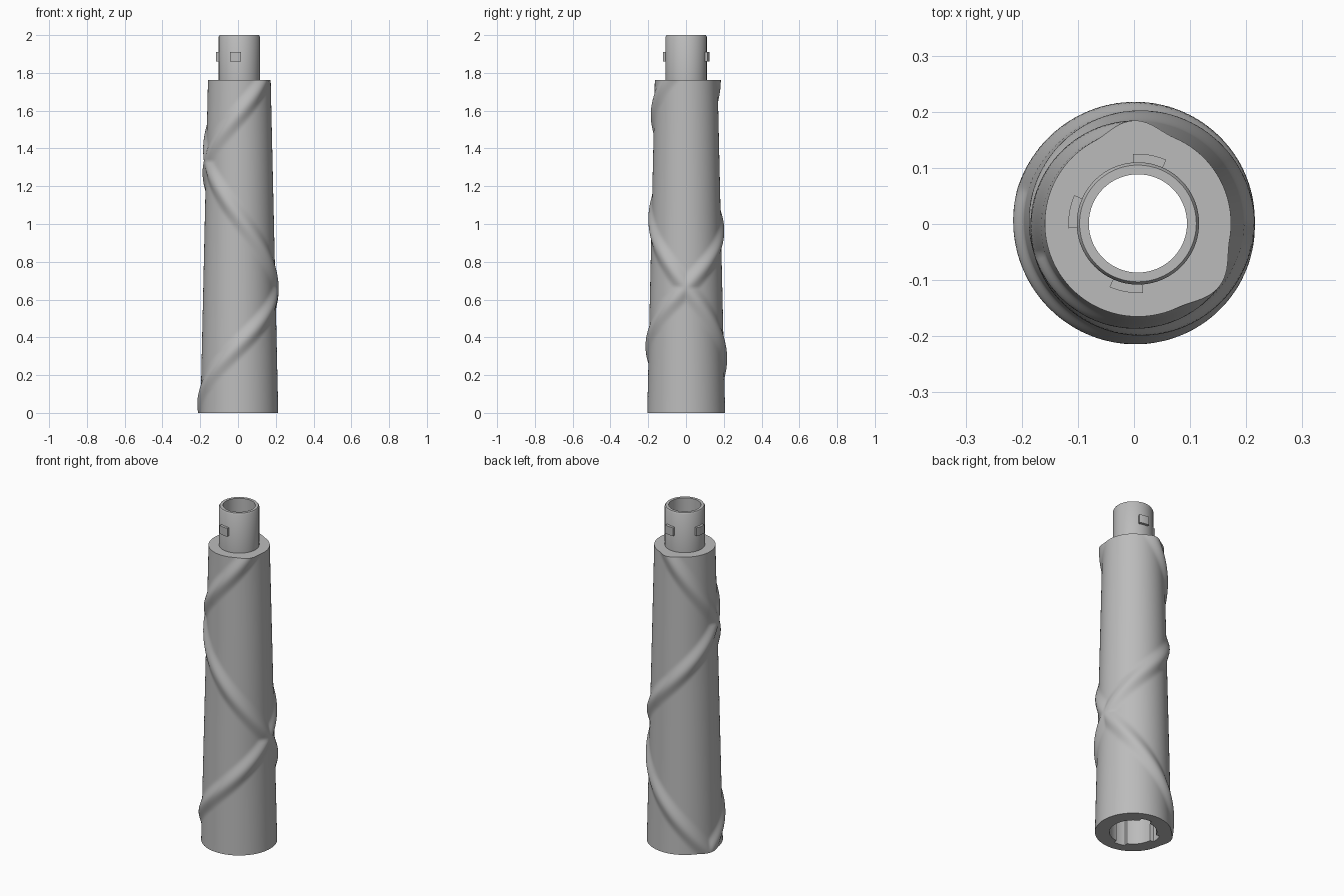
import bpy, math
from math import sin, cos, pi, radians

cube = bpy.data.objects.get("Cube")
if cube:
    bpy.data.objects.remove(cube, do_unlink=True)

CX, CY = 0.007, 0.001          # axis of the pole
SIDES = 144
BODY_TOP, LEVELS = 1.763, 160
SPIGOT_R, BORE_R = 0.109, 0.0875
SOCKET_R, SLOT_R, SOCKET_H = 0.128, 0.15, 0.2
LUG_ANGLES = (80, 170, 260)
RIDGE_H, RIDGE_W = 0.0175, 0.06
RIDGES = (0.195, -0.235)       # signed climb per radian of the two spirals
CROSS_Z = 0.665                # height where they meet on the +x side

grey = bpy.data.materials.new("plain grey")
grey.use_nodes = True
grey.diffuse_color = (0.5, 0.5, 0.5, 1)
bsdf = grey.node_tree.nodes["Principled BSDF"]
bsdf.inputs["Base Color"].default_value = (0.5, 0.5, 0.5, 1)
bsdf.inputs["Roughness"].default_value = 0.6


def make_object(name, verts, faces):
    mesh = bpy.data.meshes.new(name)
    mesh.from_pydata(verts, [], faces)
    mesh.materials.append(grey)
    obj = bpy.data.objects.new(name, mesh)
    bpy.context.collection.objects.link(obj)
    bpy.ops.object.select_all(action='DESELECT')
    obj.select_set(True)
    bpy.context.view_layer.objects.active = obj
    bpy.ops.object.shade_smooth_by_angle(angle=radians(35))
    return obj


def point(r, a, z):
    return (CX + r * cos(a), CY + r * sin(a), z)


def body_radius(a, z):
    """Tapered wall with two crossing spiral ridges."""
    r = 0.206 - 0.0227 * z
    bump = 0
    for climb in RIDGES:
        turn = (a - (z - CROSS_Z) / climb + pi) % (2 * pi) - pi
        dist = abs(turn) * r * abs(climb) / math.hypot(climb, r)
        if dist < RIDGE_W:
            bump = max(bump, cos(dist / RIDGE_W * pi / 2) ** 2)
    return r + RIDGE_H * bump


def socket_radius(a, z):
    """Bottom socket with a slot for each lug."""
    in_slot = any(abs(math.degrees(a) - c) < 15 for c in LUG_ANGLES)
    return SLOT_R if in_slot else SOCKET_R


def constant(r):
    return lambda a, z: r


# Pole: one closed skin, up the outside and back down the bore
rings = [(body_radius, BODY_TOP * i / LEVELS) for i in range(LEVELS + 1)]
rings += [(constant(SPIGOT_R), BODY_TOP), (constant(SPIGOT_R), 1.992),
          (constant(0.104), 2.0), (constant(BORE_R), 2.0),
          (constant(BORE_R), SOCKET_H),
          (socket_radius, SOCKET_H), (socket_radius, 0)]
verts, faces = [], []
for radius, z in rings:
    for i in range(SIDES):
        a = 2 * pi * i / SIDES
        verts.append(point(radius(a, z), a, z))
n = len(rings)
for j in range(n):
    k = (j + 1) % n
    for i in range(SIDES):
        m = (i + 1) % SIDES
        faces.append((j * SIDES + i, j * SIDES + m, k * SIDES + m, k * SIDES + i))
make_object("spiral_pole", verts, faces)


# Curved locking lugs around the spigot
def lug(name, centre, steps=8):
    verts, faces = [], []
    for i in range(steps + 1):
        a = radians(centre - 14 + 28 * i / steps)
        verts += [point(0.105, a, 1.86), point(0.124, a, 1.86),
                  point(0.124, a, 1.91), point(0.105, a, 1.91)]
    for i in range(steps):
        for c in range(4):
            d = (c + 1) % 4
            faces.append((4 * i + c, 4 * i + 4 + c, 4 * i + 4 + d, 4 * i + d))
    e = 4 * steps
    faces += [(0, 1, 2, 3), (e + 3, e + 2, e + 1, e)]
    make_object(name, verts, faces)


for name, angle in zip(("back_lug", "right_lug", "front_lug"), LUG_ANGLES):
    lug(name, angle)
